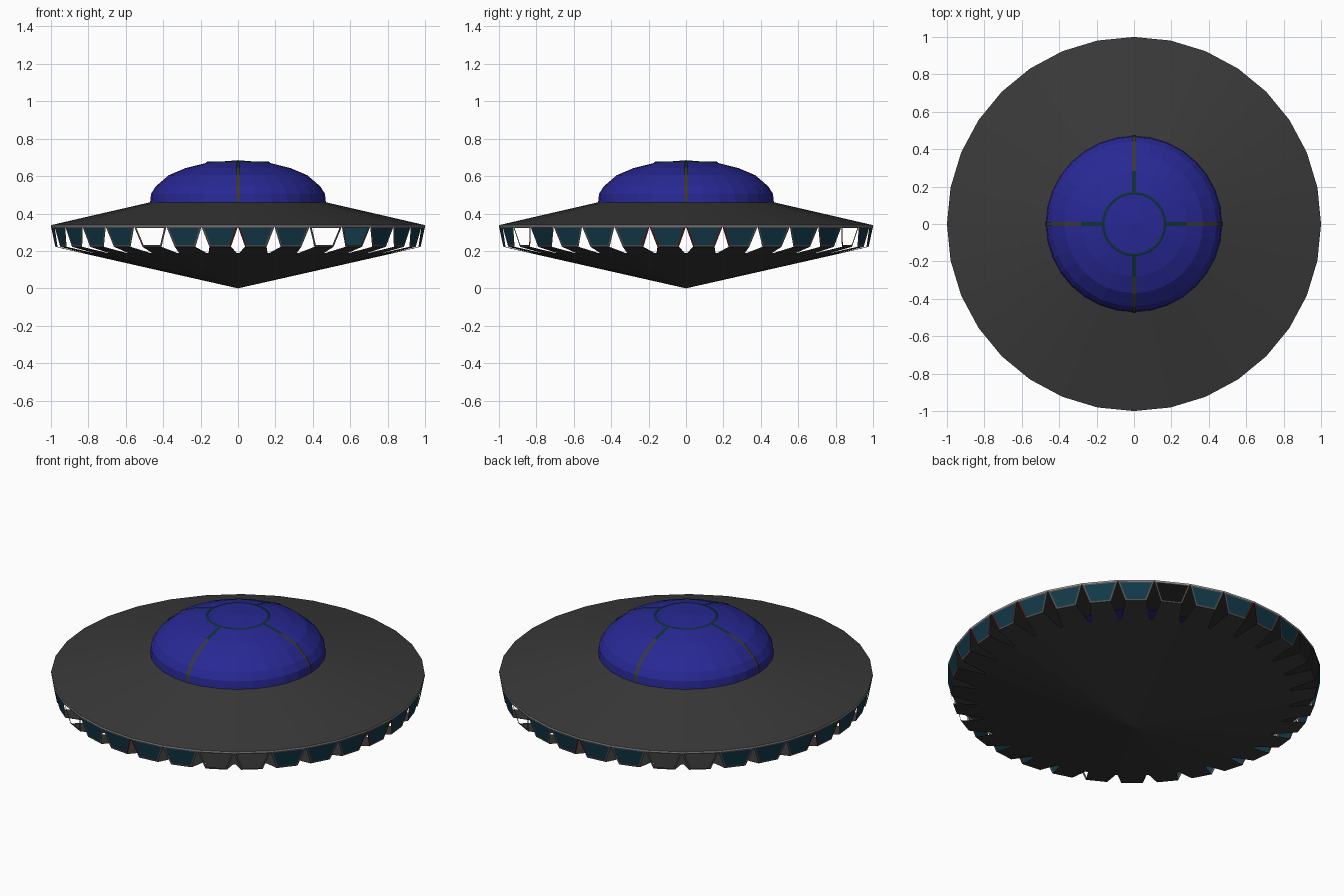
import bpy, bmesh, math
from mathutils import Vector

if "Cube" in bpy.data.objects:
    bpy.data.objects.remove(bpy.data.objects["Cube"])

N = 32  # sides of the saucer


def mat(name, r, g, b):
    m = bpy.data.materials.new(name)
    m.diffuse_color = (r, g, b, 1)
    m.use_nodes = True
    m.node_tree.nodes["Principled BSDF"].inputs["Base Color"].default_value = m.diffuse_color
    return m


HULL = mat("dark_grey", 0.041, 0.041, 0.041)
BLUE = mat("dome_blue", 0.021, 0.021, 0.30)
TEAL = mat("window_teal", 0.006, 0.04, 0.065)
SEAM = mat("seam_green", 0.004, 0.03, 0.04)
FRAME = mat("frame_grey", 0.08, 0.075, 0.075)
RED = mat("dark_red", 0.08, 0.008, 0.008)
TRIM = mat("light_trim", 0.3, 0.3, 0.3)


def make(name, faces, mats, idx=None, smooth=False):
    """Object from a list of faces given as point lists."""
    bm = bmesh.new()
    for i, pts in enumerate(faces):
        f = bm.faces.new([bm.verts.new(p) for p in pts])
        f.material_index = idx[i] if idx else 0
        f.smooth = smooth
    bmesh.ops.remove_doubles(bm, verts=bm.verts, dist=1e-5)
    bm.normal_update()
    me = bpy.data.meshes.new(name)
    bm.to_mesh(me)
    bm.free()
    for m in mats:
        me.materials.append(m)
    ob = bpy.data.objects.new(name, me)
    bpy.context.collection.objects.link(ob)
    return ob


def pt(k, t, r, z):
    """Point on side k of the polygon, t along it; k = 0 starts at the front."""
    def c(i):
        a = 2 * math.pi * i / N
        return Vector((math.sin(a), -math.cos(a), 0))
    p = c(k).lerp(c(k + 1), t) * r
    p.z = z
    return p


def lathe(name, prof, material):
    faces = []
    for (r0, z0), (r1, z1) in zip(prof, prof[1:]):
        for k in range(N):
            if r0 == 0:
                f = [pt(k, 0, 0, z0), pt(k, 1, r1, z1), pt(k, 0, r1, z1)]
            elif r1 == 0:
                f = [pt(k, 0, r0, z0), pt(k, 1, r0, z0), pt(k, 0, 0, z1)]
            else:
                f = [pt(k, 0, r0, z0), pt(k, 1, r0, z0),
                     pt(k, 1, r1, z1), pt(k, 0, r1, z1)]
            faces.append(f)
    return make(name, faces, [material])


# Hull cones and rim trim
lathe("upper_hull", [(1, 0.338), (0.47, 0.46)], HULL)
lathe("rim_trim", [(1, 0.33), (1, 0.338)], TRIM)
lower = lathe("lower_hull", [(0, 0), (0.84, 0.19)], HULL)
lower.data.flip_normals()

# Dome
DOME = [(0.47, 0.46), (0.465, 0.505), (0.44, 0.545), (0.37, 0.605),
        (0.28, 0.643), (0.165, 0.672), (0, 0.685)]
lathe("dome", DOME, BLUE)

# Dome seams: four radial strips and one ring, as thin plates
strips, sidx = [], []
for q in range(4):
    a = q * math.pi / 2
    d = Vector((math.sin(a), -math.cos(a), 0))
    s = Vector((math.cos(a), math.sin(a), 0)) * 0.01
    for (r0, z0), (r1, z1) in zip(DOME[:5], DOME[1:6]):
        p0 = d * (r0 + 0.003) + Vector((0, 0, z0 + 0.003))
        p1 = d * (r1 + 0.003) + Vector((0, 0, z1 + 0.003))
        strips.append([p0 - s, p0 + s, p1 + s, p1 - s])
        sidx.append(1 if r0 < 0.3 else 0)
make("dome_seams", strips, [HULL, SEAM], sidx)
lathe("dome_ring", [(0.172, 0.674), (0.165, 0.677), (0.158, 0.676)], SEAM)

# Lower tabs continuing the lower hull out to the windows
tabs = [[pt(k, 0.04, 0.84, 0.19), pt(k, 0.2, 0.98, 0.222),
         pt(k, 0.8, 0.98, 0.222), pt(k, 0.96, 0.84, 0.19)] for k in range(N)]
make("lower_tabs", tabs, [HULL])

# Window ring: tapered frames, some with glass and some open
OPEN = (2, 3, 13)
frames, fidx, glass = [], [], []
for k in range(N):
    outer = [pt(k, 0.2, 0.98, 0.222), pt(k, 0.8, 0.98, 0.222),
             pt(k, 1, 1, 0.33), pt(k, 0, 1, 0.33)]
    inner = [pt(k, 0.24, 0.982, 0.231), pt(k, 0.76, 0.982, 0.231),
             pt(k, 0.93, 0.999, 0.323), pt(k, 0.07, 0.999, 0.323)]
    for i in range(4):
        j = (i + 1) % 4
        frames.append([outer[i], outer[j], inner[j], inner[i]])
        vert = {1: k + 1, 3: k}.get(i)  # rim corner beside a slanted bar
        red = vert is not None and (vert % 8 == 0 or vert % 16 in (7, 9))
        fidx.append(1 if red else 0)
    if k % 16 not in OPEN:
        glass.append(inner)
make("window_frames", frames, [FRAME, RED], fidx)
make("window_glass", glass, [TEAL])
